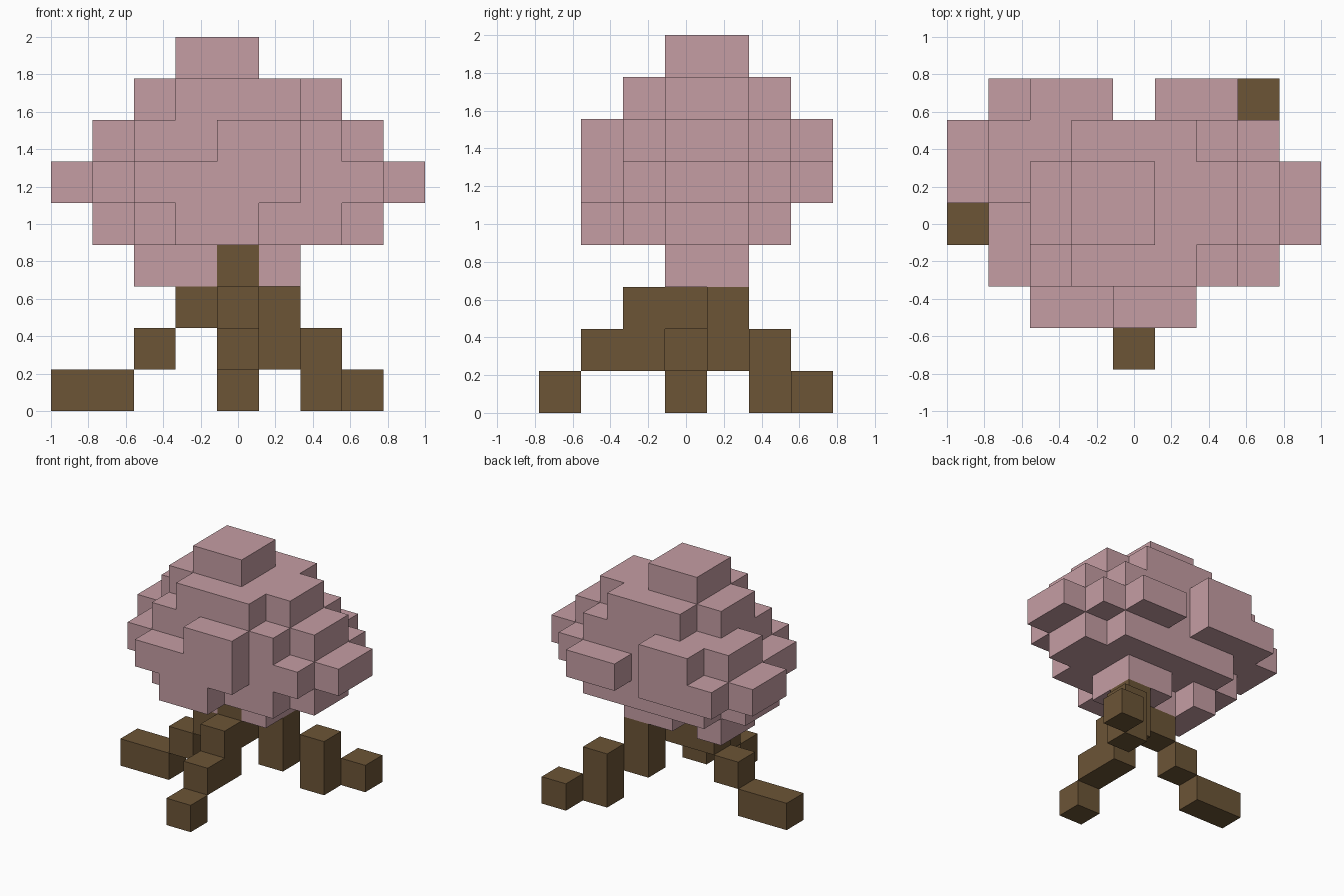
import bpy
import bmesh
from mathutils import Vector

cube = bpy.data.objects.get("Cube")
if cube:
    bpy.data.objects.remove(cube, do_unlink=True)

U = 2 / 9                               # edge of one block
ORIGIN = Vector((-4.5, -3.5, 0))        # grid corner, in blocks


def material(name, rgb):
    m = bpy.data.materials.new(name)
    m.use_nodes = True
    color = (*rgb, 1)
    m.diffuse_color = color
    m.node_tree.nodes["Principled BSDF"].inputs["Base Color"].default_value = color
    return m


def block(x, y, z):
    """Cells of a box; each argument is an index or an inclusive (low, high)."""
    def span(v):
        low, high = v if isinstance(v, tuple) else (v, v)
        return range(low, high + 1)
    return {(i, j, k) for i in span(x) for j in span(y) for k in span(z)}


def build(name, boxes, mat):
    """Make one object from the exposed faces of the union of boxes."""
    cells = set().union(*(block(*b) for b in boxes))
    bm = bmesh.new()
    for cell in cells:
        for axis in range(3):
            for side in (0, 1):
                near = list(cell)
                near[axis] += 2 * side - 1
                if tuple(near) in cells:
                    continue
                a, b = (axis + 1) % 3, (axis + 2) % 3
                ring = []
                for da, db in ((0, 0), (1, 0), (1, 1), (0, 1)):
                    p = Vector(cell)
                    p[axis] += side
                    p[a] += da
                    p[b] += db
                    ring.append(bm.verts.new((p + ORIGIN) * U))
                bm.faces.new(ring if side else ring[::-1])
    bmesh.ops.remove_doubles(bm, verts=bm.verts, dist=U / 100)
    # Join coplanar squares into large flat faces
    bmesh.ops.dissolve_limit(bm, angle_limit=0.01, verts=bm.verts, edges=bm.edges)
    mesh = bpy.data.meshes.new(name)
    bm.to_mesh(mesh)
    bm.free()
    mesh.materials.append(mat)
    obj = bpy.data.objects.new(name, mesh)
    bpy.context.collection.objects.link(obj)


bark = material("brown bark", (0.15, 0.09, 0.037))
blossom = material("dusty pink leaves", (0.56, 0.34, 0.37))

# Trunk and the three stilt roots
build("trunk", [(4, 3, (2, 3))], bark)
build("right_root", [((0, 1), 3, 0), (2, 3, 1), (3, 3, 2)], bark)
build("front_root", [(4, 0, 0), (4, 1, 1), (4, 2, (1, 2))], bark)
build("back_left_root", [(7, 6, 0), (6, 5, (0, 1)), (5, 4, (1, 2))], bark)

# Leafy crown, listed from the bottom layer to the top
build("crown", [
    # hanging tufts around the trunk
    (2, (3, 4), 3), (3, 3, 3), (5, (3, 4), 3), (4, 4, 3),
    # lower layer
    ((2, 6), (2, 5), 4), ((1, 7), (3, 4), 4), ((3, 4), 1, 4),
    # widest layer
    ((1, 7), (2, 5), 5), ((2, 5), 1, 5), (8, (3, 4), 5), (0, (4, 5), 5),
    ((1, 3), 6, 5), ((5, 6), 6, 5),
    # upper layer
    ((2, 6), (2, 5), 6), ((4, 5), 1, 6), (7, (3, 4), 6), (1, (4, 5), 6),
    ((2, 3), 6, 6),
    # shoulder and cap
    ((3, 5), (2, 5), 7), ((2, 6), (3, 4), 7), ((3, 4), (3, 4), 8),
], blossom)
